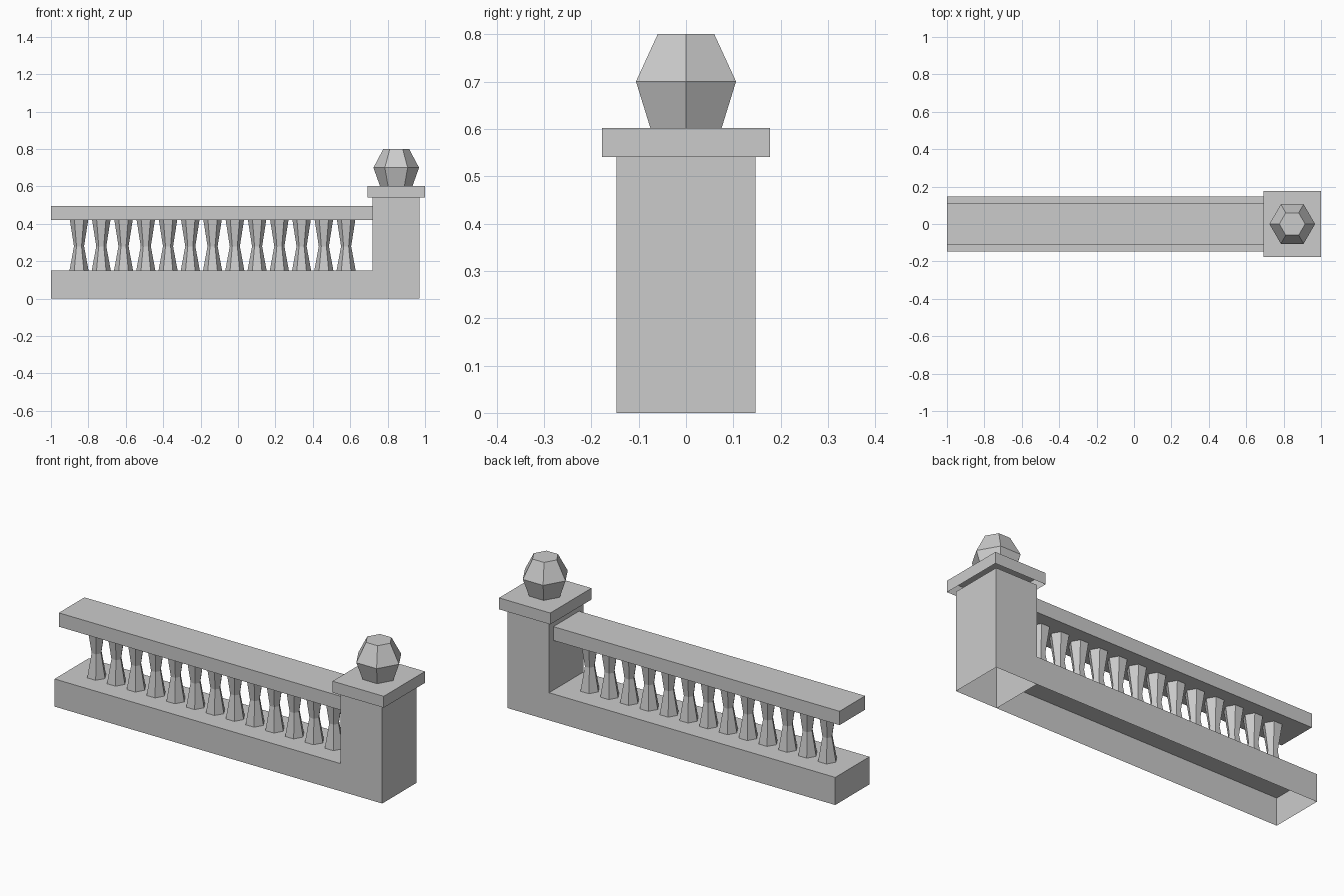
import bpy, bmesh
from math import cos, sin, pi

if "Cube" in bpy.data.objects:
    bpy.data.objects.remove(bpy.data.objects["Cube"])


def make_object(name, bm):
    bmesh.ops.recalc_face_normals(bm, faces=bm.faces[:])
    mesh = bpy.data.meshes.new(name)
    bm.to_mesh(mesh)
    bm.free()
    ob = bpy.data.objects.new(name, mesh)
    bpy.context.collection.objects.link(ob)
    return ob


def box(name, x0, x1, half_y, z0, z1, open_dirs=()):
    """Box symmetric about y = 0; sides facing open_dirs are left open."""
    bm = bmesh.new()
    bmesh.ops.create_cube(bm, size=1)
    for v in bm.verts:
        v.co.x = x0 if v.co.x < 0 else x1
        v.co.y = -half_y if v.co.y < 0 else half_y
        v.co.z = z0 if v.co.z < 0 else z1
    bm.normal_update()
    gone = [f for f in bm.faces
            if any(f.normal.dot(d) > 0.9 for d in open_dirs)]
    bmesh.ops.delete(bm, geom=gone, context='FACES')
    return make_object(name, bm)


def hex_turning(name, x, profile, cap_top=False):
    """Six-sided turned part from (radius, z) rings, centred at x."""
    bm = bmesh.new()
    rings = [[bm.verts.new((r * cos(i * pi / 3), r * sin(i * pi / 3), z))
              for i in range(6)] for r, z in profile]
    for a, b in zip(rings, rings[1:]):
        for i in range(6):
            j = (i + 1) % 6
            bm.faces.new((a[i], a[j], b[j], b[i]))
    if cap_top:
        bm.faces.new(rings[-1])
    ob = make_object(name, bm)
    ob.location.x = x
    return ob


DOWN, UP, RIGHT = (0, 0, -1), (0, 0, 1), (1, 0, 0)

# Hollow plinth and rail, both butting against the post
box("base_plinth", -1.0, 0.72, 0.147, 0.0, 0.15, (DOWN, RIGHT))
box("top_rail", -1.0, 0.72, 0.11, 0.42, 0.495, (RIGHT,))

# End post with its overhanging cap
box("end_post", 0.72, 0.97, 0.147, 0.0, 0.54, (DOWN, UP))
box("post_cap", 0.692, 1.0, 0.177, 0.54, 0.602, (DOWN,))

# Faceted finial
hex_turning("finial", 0.846,
            [(0.087, 0.602), (0.122, 0.70), (0.069, 0.80)], cap_top=True)

# Row of waisted balusters
for i in range(13):
    hex_turning(f"baluster_{i + 1}", -0.85 + i * 0.119,
                [(0.051, 0.15), (0.027, 0.28), (0.049, 0.42)])
